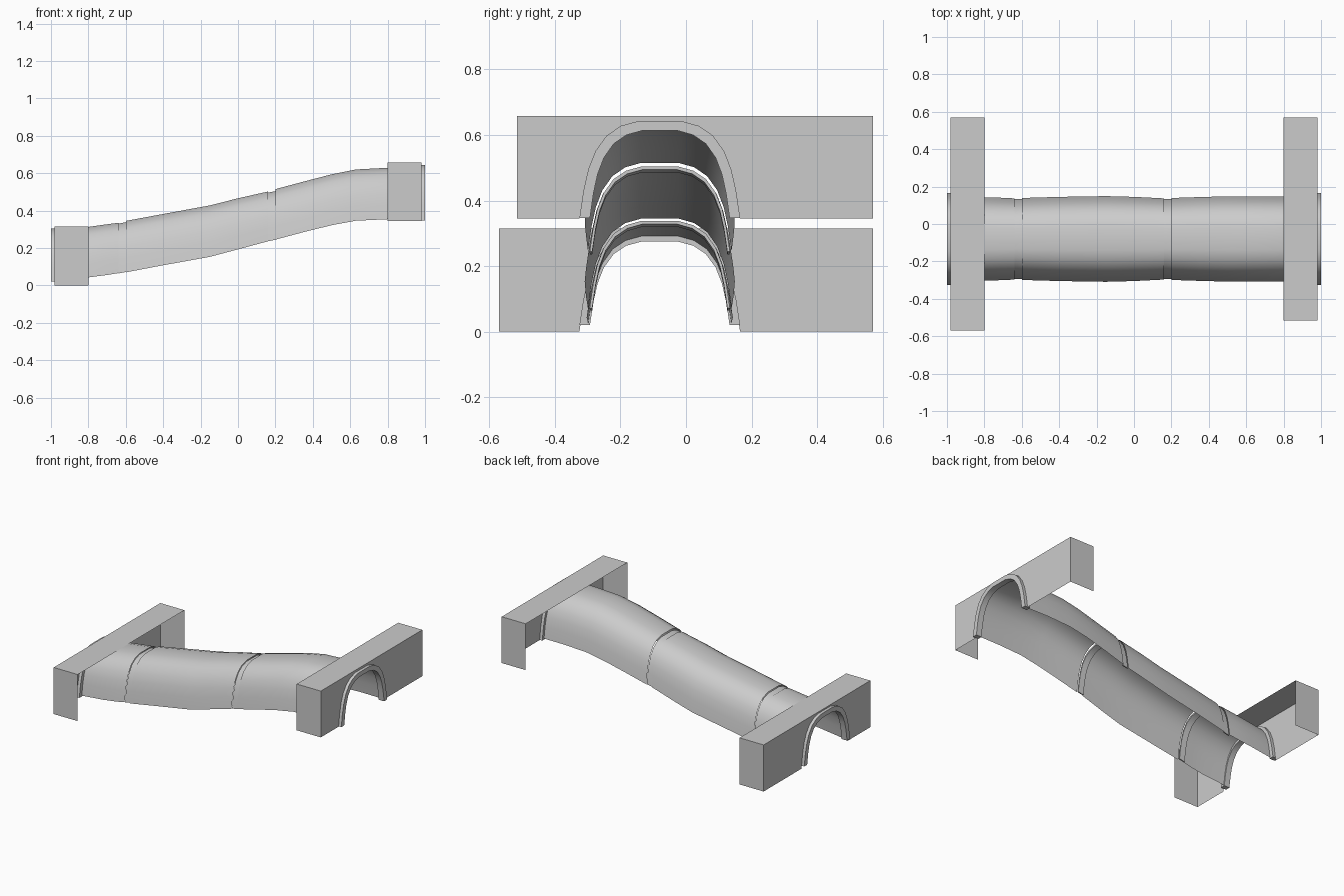
import bpy
import bmesh
import math

cube = bpy.data.objects.get("Cube")
if cube:
    bpy.data.objects.remove(cube, do_unlink=True)

CENTRE_Y = -0.08
# Half of the arch cross-section: (share of half width, share of height)
HALF_ARCH = [(1, 0), (0.95, 0.28), (0.89, 0.5), (0.8, 0.69),
             (0.66, 0.85), (0.48, 0.95), (0.26, 1)]

grey = bpy.data.materials.new("stone_grey")
grey.use_nodes = True
colour = (0.6, 0.6, 0.6, 1)
grey.diffuse_color = colour
grey.node_tree.nodes["Principled BSDF"].inputs["Base Color"].default_value = colour


def arch(x, base, top, width):
    """Arch outline from the -y foot over the crown to the +y foot."""
    side = [(w, h) for w, h in HALF_ARCH]
    outline = [(-w, h) for w, h in side] + side[::-1]
    return [(x, CENTRE_Y + w * width, base + h * (top - base)) for w, h in outline]


def finish(name, bm, smooth=False):
    mesh = bpy.data.meshes.new(name)
    bm.to_mesh(mesh)
    bm.free()
    obj = bpy.data.objects.new(name, mesh)
    bpy.context.collection.objects.link(obj)
    mesh.materials.append(grey)
    if smooth:
        bpy.ops.object.select_all(action='DESELECT')
        obj.select_set(True)
        bpy.context.view_layer.objects.active = obj
        bpy.ops.object.shade_smooth_by_angle(angle=math.radians(35))
    return obj


def loft(name, stations, closed=False):
    """Skin a row of arches, in order of the stations."""
    bm = bmesh.new()
    rows = [[bm.verts.new(p) for p in arch(*s)] for s in stations]
    pairs = list(zip(rows, rows[1:]))
    if closed:
        pairs.append((rows[-1], rows[0]))
    for a, b in pairs:
        for i in range(len(a) - 1):
            bm.faces.new((a[i], b[i], b[i + 1], a[i + 1]))
    if closed:
        bm.faces.new([r[0] for r in rows][::-1])
        bm.faces.new([r[-1] for r in rows])
        bmesh.ops.recalc_face_normals(bm, faces=bm.faces)
    return finish(name, bm, True)


def portal(name, inner, outer, y0, y1, z0, z1, hole_top):
    """Open shell: top, two ends and an outer wall with an arched opening."""
    bm = bmesh.new()

    def face(points):
        bm.faces.new([bm.verts.new(p) for p in points])

    face([(inner, y0, z1), (outer, y0, z1), (outer, y1, z1), (inner, y1, z1)])
    for y in (y0, y1):
        face([(inner, y, z0), (outer, y, z0), (outer, y, z1), (inner, y, z1)])
    face([(outer, y1, z0), (outer, y1, z1), (outer, y0, z1), (outer, y0, z0)]
         + arch(outer, z0, hole_top, 0.245))
    bmesh.ops.remove_doubles(bm, verts=bm.verts, dist=0.0001)
    bmesh.ops.recalc_face_normals(bm, faces=bm.faces)
    # Turn the whole shell so that its top faces up
    top = max(bm.faces, key=lambda f: f.calc_center_median().z)
    if top.normal.z < 0:
        bmesh.ops.reverse_faces(bm, faces=bm.faces)
    return finish(name, bm)


def frame(name, inner, outer, base, top):
    """Arched trim standing a little proud of the portal wall."""
    loft(name, [(inner, base, top, 0.245), (outer, base, top, 0.245),
                (outer, base, top - 0.03, 0.213), (inner, base, top - 0.03, 0.213)], True)


# End portals and their trims
portal("lower_portal", -0.8, -0.98, -0.57, 0.57, 0, 0.315, 0.305)
portal("upper_portal", 0.8, 0.98, -0.515, 0.57, 0.345, 0.658, 0.643)
frame("lower_arch_trim", -0.96, -1, 0.02, 0.305)
frame("upper_arch_trim", 0.96, 1, 0.347, 0.643)

# Tunnel vault in three sections: x, foot height, crown height, half width
loft("lower_vault", [(-0.97, 0.025, 0.29, 0.218), (-0.8, 0.043, 0.313, 0.223),
                     (-0.7, 0.056, 0.327, 0.22), (-0.64, 0.066, 0.335, 0.217)])
loft("middle_vault", [(-0.6, 0.07, 0.345, 0.219), (-0.4, 0.108, 0.382, 0.225),
                      (-0.15, 0.153, 0.428, 0.229), (0.0, 0.193, 0.466, 0.225),
                      (0.16, 0.236, 0.502, 0.217)])
loft("upper_vault", [(0.2, 0.245, 0.515, 0.219), (0.35, 0.285, 0.555, 0.224),
                     (0.5, 0.322, 0.594, 0.228), (0.63, 0.346, 0.62, 0.228),
                     (0.8, 0.354, 0.629, 0.228), (0.97, 0.354, 0.631, 0.226)])

# Recessed bands that join the sections
for name, x, foot, crown in (("lower_joint_band", -0.62, 0.068, 0.334),
                             ("upper_joint_band", 0.18, 0.24, 0.5)):
    rise = 0.004
    loft(name, [(x - 0.02, foot - rise, crown - rise, 0.213),
                (x + 0.02, foot + rise, crown + rise, 0.214),
                (x + 0.02, foot + rise, crown - 0.006, 0.206),
                (x - 0.02, foot - rise, crown - 0.014, 0.206)], True)
